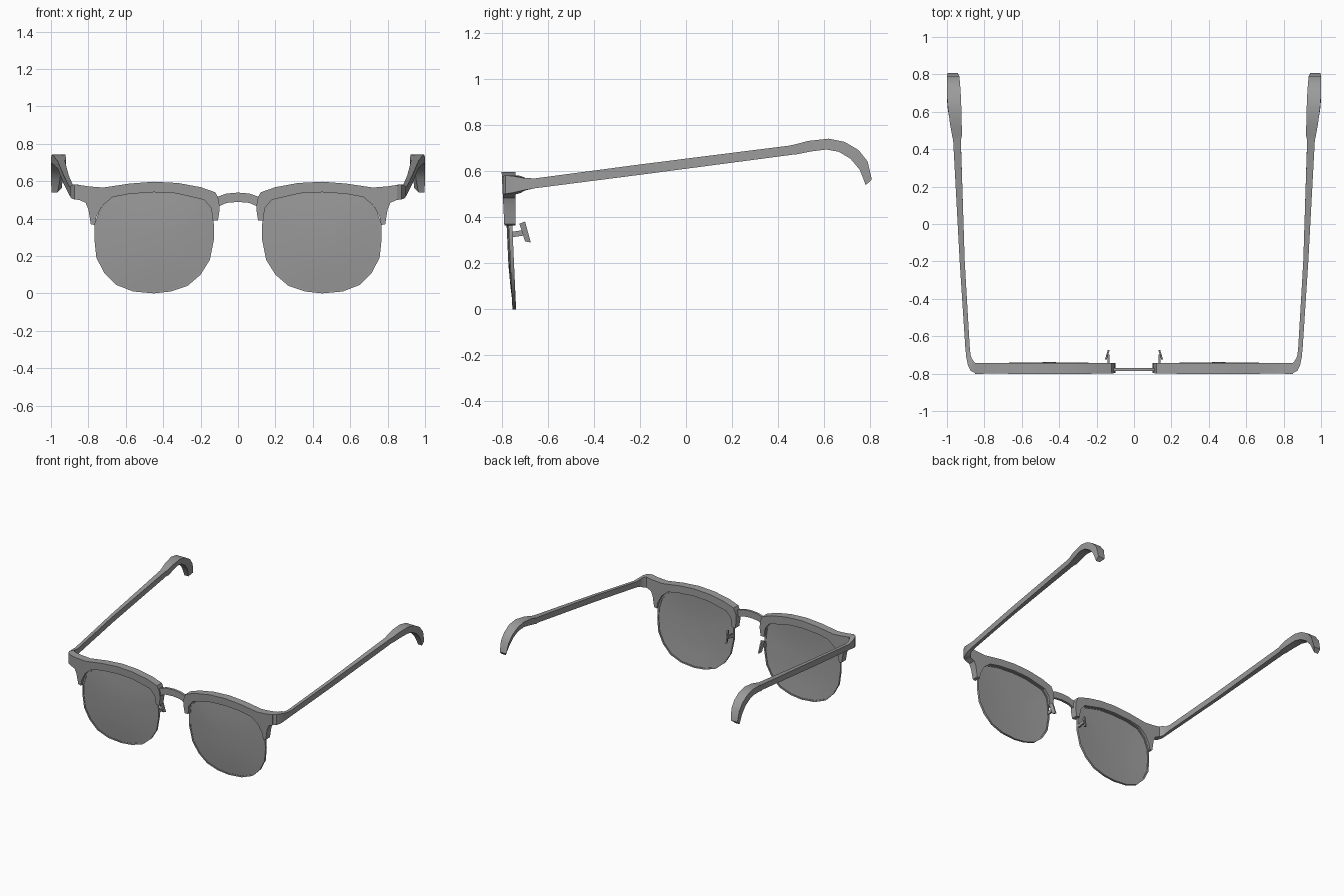
import bpy, bmesh

grey = bpy.data.materials.new("warm_frame_grey")
grey.diffuse_color = (0.33, 0.33, 0.33, 1)


def finish(name, bm, mirror=True, angle=0.5):
    """Turn a bmesh into an object, mirrored left to right."""
    bmesh.ops.recalc_face_normals(bm, faces=bm.faces)
    me = bpy.data.meshes.new(name)
    bm.to_mesh(me)
    bm.free()
    me.materials.append(grey)
    ob = bpy.data.objects.new(name, me)
    bpy.context.collection.objects.link(ob)
    if mirror:
        ob.modifiers.new("mirror", 'MIRROR').use_clip = False
    bpy.ops.object.select_all(action='DESELECT')
    ob.select_set(True)
    bpy.context.view_layer.objects.active = ob
    bpy.ops.object.shade_smooth_by_angle(angle=angle)
    return ob


def loft(bm, rings, closed=False):
    """Bridge equal-sized rings of points, capping the two ends."""
    vs = [[bm.verts.new(p) for p in r] for r in rings]
    n = len(vs[0])
    pairs = list(zip(vs, vs[1:] + vs[:1])) if closed else list(zip(vs, vs[1:]))
    for a, b in pairs:
        for i in range(n):
            j = (i + 1) % n
            bm.faces.new((a[i], a[j], b[j], b[i]))
    if not closed:
        bm.faces.new(vs[0])
        bm.faces.new(vs[-1][::-1])


def prism(bm, outline, front, back):
    """Extrude an x-z outline between two depth functions of z."""
    loft(bm, [[(x, f(z), z) for x, z in outline] for f in (front, back)])


# Browline: heavy upper frame over each lens
brow = [(0.107, 0.39), (0.098, 0.45), (0.102, 0.50), (0.12, 0.54), (0.20, 0.568),
        (0.32, 0.59), (0.45, 0.597), (0.58, 0.587), (0.72, 0.566), (0.80, 0.572),
        (0.85, 0.58), (0.85, 0.50), (0.815, 0.485), (0.80, 0.45), (0.787, 0.37),
        (0.765, 0.365), (0.757, 0.41), (0.725, 0.47), (0.67, 0.515), (0.58, 0.532),
        (0.45, 0.541), (0.33, 0.535), (0.18, 0.50), (0.143, 0.455), (0.135, 0.39)]
bm = bmesh.new()
prism(bm, brow, lambda z: -0.772 - 0.05 * z, lambda z: -0.742)
finish("browline", bm)

# Lens outline, shared by the rim and the lens
lens = [(0.13, 0.39), (0.128, 0.29), (0.15, 0.18), (0.20, 0.10), (0.27, 0.04),
        (0.36, 0.01), (0.45, 0.0), (0.56, 0.01), (0.65, 0.045), (0.715, 0.11),
        (0.757, 0.19), (0.768, 0.29), (0.766, 0.37), (0.74, 0.45), (0.68, 0.515),
        (0.58, 0.537), (0.45, 0.546), (0.33, 0.54), (0.18, 0.505), (0.138, 0.455)]
cx, cz = 0.45, 0.28


def plane(z):
    return -0.747 - 0.045 * z


def scaled(s, dy):
    return [(cx + (x - cx) * s, plane(cz + (z - cz) * s) + dy, cz + (z - cz) * s)
            for x, z in lens]


# Rim: thin band around the lens
bm = bmesh.new()
loft(bm, [scaled(1, -0.008), scaled(1, 0.008), scaled(0.965, 0.008),
          scaled(0.965, -0.008)], closed=True)
finish("rim", bm)

# Lens: shallow dome, bulging forward
bm = bmesh.new()
loft(bm, [scaled(s, 0.004 - 0.014 * (1 - s * s)) for s in (0.3, 0.65, 0.98)]
     + [scaled(s, -0.004 - 0.014 * (1 - s * s)) for s in (0.98, 0.65, 0.3)])
finish("lens", bm)

# Bridge: arched bar between the two brows
bm = bmesh.new()
arch = [(-0.115, 0.46, 0.515), (-0.06, 0.484, 0.534), (0, 0.489, 0.539),
        (0.06, 0.484, 0.534), (0.115, 0.46, 0.515)]
loft(bm, [[(x, -0.787, lo), (x, -0.787, hi), (x, -0.769, hi), (x, -0.769, lo)]
          for x, lo, hi in arch])
finish("bridge", bm, mirror=False)

# Temple arm: hinge corner, straight arm and curved ear hook
rings = []
for xo, yo, xi, yi, lo, hi in [(0.85, -0.797, 0.85, -0.742, 0.50, 0.58),
                               (0.873, -0.785, 0.858, -0.733, 0.502, 0.582),
                               (0.888, -0.755, 0.868, -0.718, 0.507, 0.58),
                               (0.897, -0.712, 0.874, -0.70, 0.517, 0.572),
                               (0.902, -0.66, 0.878, -0.66, 0.526, 0.569)]:
    rings.append([(xo, yo, hi), (xi, yi, hi), (xi, yi, lo), (xo, yo, lo)])
for yt, zt, yb, zb, xo, xi, xb in [
        (-0.2, 0.63, -0.2, 0.585, 0.932, 0.905, 0.905),
        (0.45, 0.712, 0.46, 0.672, 0.967, 0.926, 0.926),
        (0.47, 0.716, 0.48, 0.674, 0.972, 0.92, 0.92),
        (0.53, 0.732, 0.54, 0.686, 0.983, 0.921, 0.926),
        (0.62, 0.742, 0.61, 0.695, 0.995, 0.923, 0.933),
        (0.69, 0.728, 0.665, 0.685, 1.0, 0.926, 0.94),
        (0.75, 0.693, 0.715, 0.655, 1.0, 0.93, 0.946),
        (0.79, 0.643, 0.755, 0.608, 1.0, 0.934, 0.952),
        (0.808, 0.565, 0.782, 0.54, 0.997, 0.942, 0.965)]:
    rings.append([(xo, yt, zt), (xi, yt, zt), (xb, yb, zb), (xo, yb, zb)])
bm = bmesh.new()
loft(bm, rings)
finish("temple_arm", bm)

# Nose pad: slanted thin plate
bm = bmesh.new()
pad = [(-0.725, 0.372), (-0.70, 0.382), (-0.675, 0.29), (-0.70, 0.296)]
loft(bm, [[(0.143 - 0.3 * (y + 0.70) + d, y, z) for y, z in pad]
          for d in (-0.005, 0.005)])
finish("nose_pad", bm)

# Nose pad arm: small bar from the rim to the pad
bm = bmesh.new()
bar = [(-0.765, 0.312), (-0.765, 0.336), (-0.698, 0.346), (-0.698, 0.322)]
loft(bm, [[(x, y, z) for y, z in bar] for x in (0.13, 0.143)])
finish("nose_pad_arm", bm)
